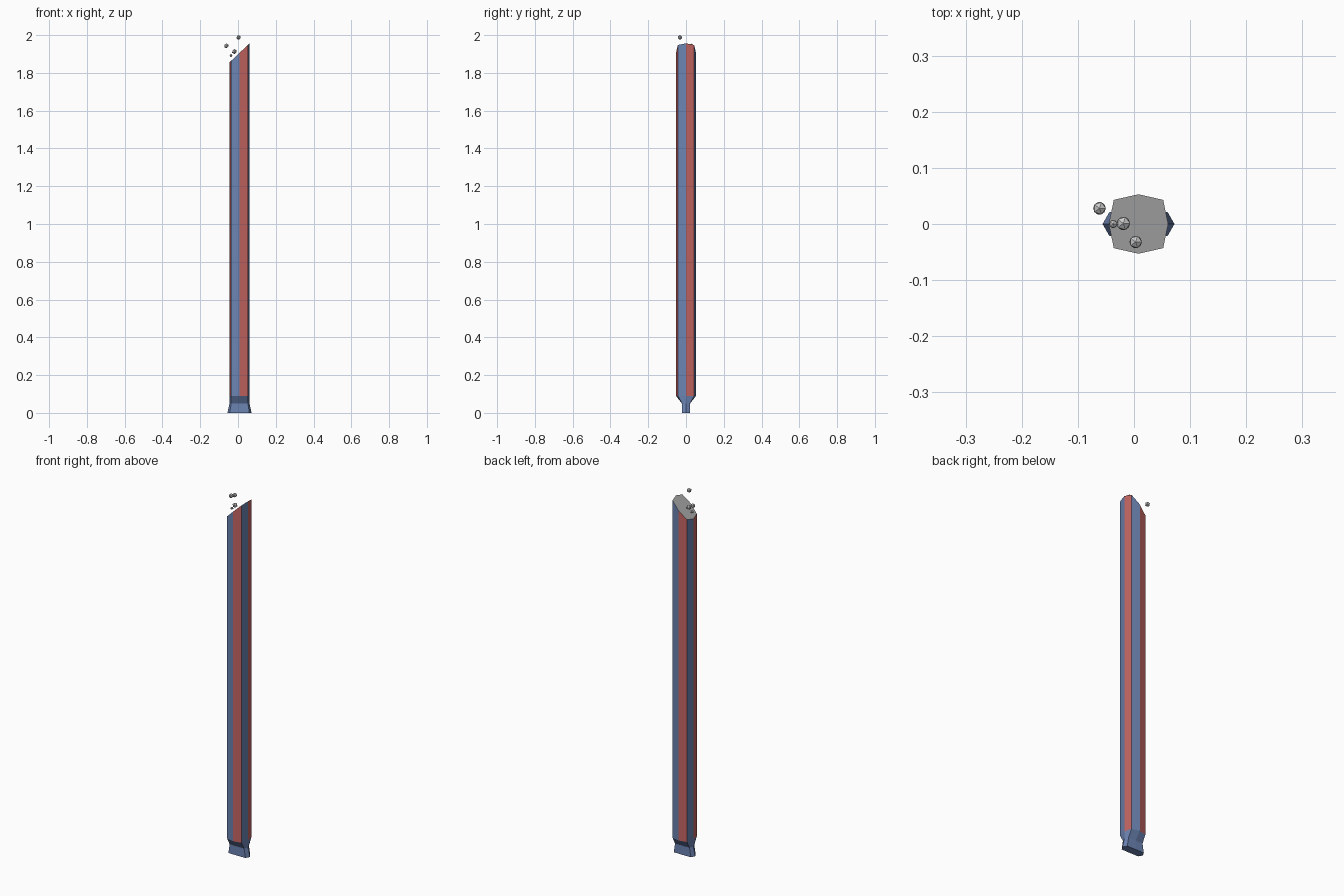
import bpy, bmesh

if "Cube" in bpy.data.objects:
    bpy.data.objects.remove(bpy.data.objects["Cube"])

CX = 0.008  # straw axis in x


def material(name, rgb):
    m = bpy.data.materials.new(name)
    m.diffuse_color = (*rgb, 1)
    m.use_nodes = True
    m.node_tree.nodes["Principled BSDF"].inputs["Base Color"].default_value = m.diffuse_color
    return m


blue = material("blue", (0.15, 0.23, 0.45))
red = material("red", (0.55, 0.13, 0.12))
grey = material("grey", (0.4, 0.4, 0.4))


def ring(bm, ax, ay, dx, dy, z, slope=0):
    """Eight-sided ring: axis points at ax / ay, corners at dx, dy."""
    pts = [(0, -ay), (dx, -dy), (ax, 0), (dx, dy),
           (0, ay), (-dx, dy), (-ax, 0), (-dx, -dy)]
    return [bm.verts.new((CX + x, y, z + slope * x)) for x, y in pts]


# Straw: pinched flat foot, taper, long striped tube, slanted top
bm = bmesh.new()
rings = [ring(bm, 0.064, 0.022, 0.052, 0.021, 0.0),
         ring(bm, 0.053, 0.022, 0.044, 0.021, 0.05),
         ring(bm, 0.053, 0.053, 0.044, 0.043, 0.09),
         ring(bm, 0.053, 0.053, 0.044, 0.043, 1.906, 0.95)]
bm.faces.new(rings[0][::-1])
for level, (lo, hi) in enumerate(zip(rings, rings[1:])):
    for i in range(8):
        j = (i + 1) % 8
        f = bm.faces.new((lo[i], lo[j], hi[j], hi[i]))
        f.material_index = 1 if level == 2 and i % 2 == 0 else 0
bm.faces.new(rings[-1]).material_index = 2
mesh = bpy.data.meshes.new("straw")
bm.to_mesh(mesh)
bm.free()
for m in (blue, red, grey):
    mesh.materials.append(m)
bpy.context.collection.objects.link(bpy.data.objects.new("straw", mesh))

# Bubbles floating over the cut end
bubbles = [((-0.0615, 0.028, 1.943), 0.0127),
           ((-0.037, 0.0, 1.892), 0.008),
           ((-0.019, 0.001, 1.913), 0.0135),
           ((0.003, -0.032, 1.9875), 0.0125)]
for i, (pos, r) in enumerate(bubbles):
    bpy.ops.mesh.primitive_ico_sphere_add(subdivisions=1, radius=r, location=pos)
    bpy.context.object.name = f"bubble_{i + 1}"
